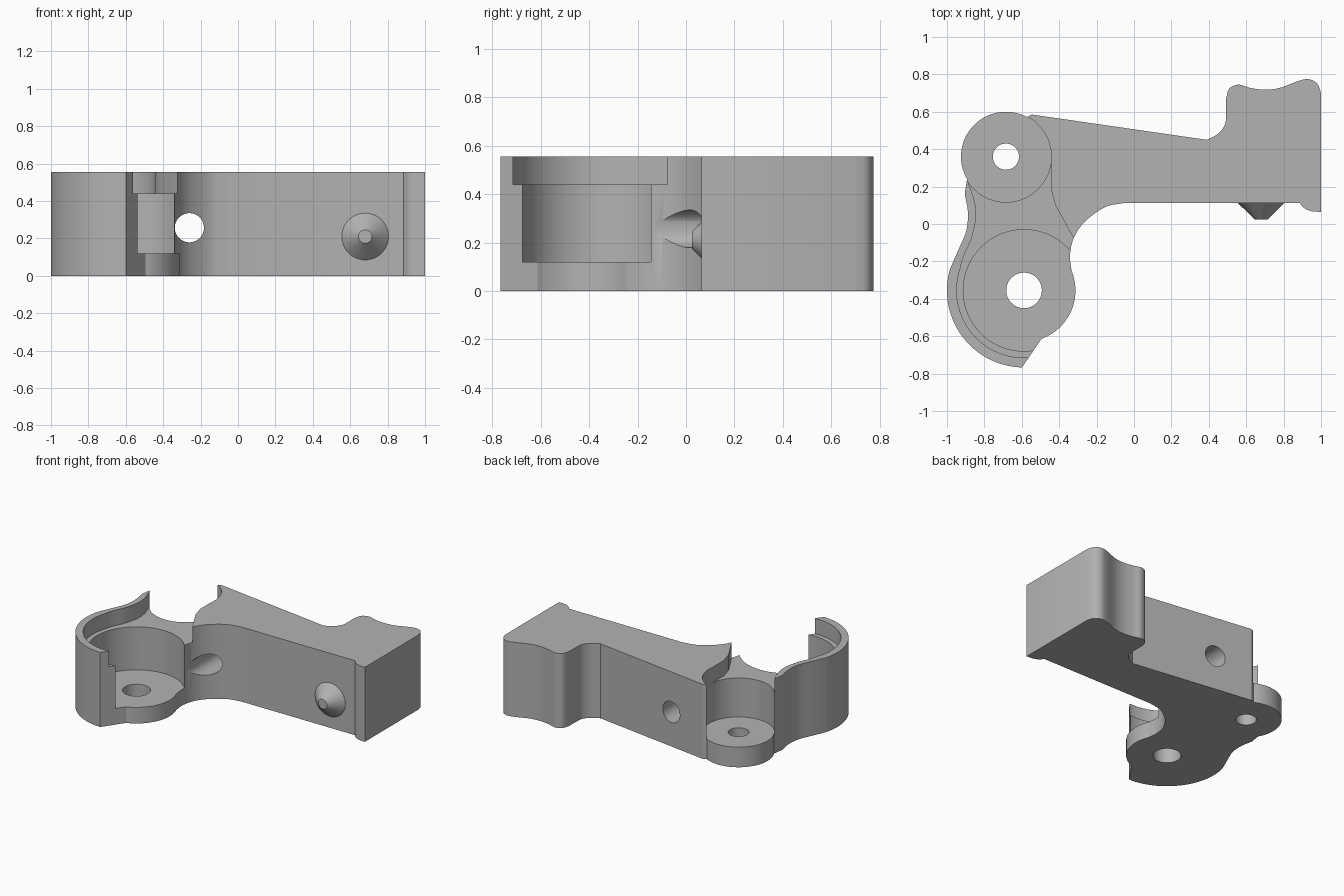
import bpy
import bmesh
from math import cos, sin, radians, pi
from mathutils import Vector, Matrix

if "Cube" in bpy.data.objects:
    bpy.data.objects.remove(bpy.data.objects["Cube"], do_unlink=True)

HEIGHT = 0.555
FRONT_BOSS = (-0.588, -0.355)
REAR_BOSS = (-0.685, 0.36)

grey = bpy.data.materials.new("plain_grey")
grey.use_nodes = True
grey.diffuse_color = (0.45, 0.45, 0.45, 1)
grey.node_tree.nodes["Principled BSDF"].inputs["Base Color"].default_value = (0.45, 0.45, 0.45, 1)


def arc(center, r, a0, a1, n=40):
    angles = [radians(a0 + (a1 - a0) * i / n) for i in range(n + 1)]
    return [(center[0] + r * cos(a), center[1] + r * sin(a)) for a in angles]


def smooth(points, steps=6):
    """Catmull-Rom curve through the points."""
    p = [Vector(q) for q in points]
    p = [2 * p[0] - p[1]] + p + [2 * p[-1] - p[-2]]
    out = []
    for a, b, c, d in zip(p, p[1:], p[2:], p[3:]):
        for i in range(steps):
            t = i / steps
            q = b + (c - a) * t / 2 + (a - 2.5 * b + 2 * c - d / 2) * t**2 + (1.5 * (b - c) + (d - a) / 2) * t**3
            out.append(tuple(q))
    return out + [tuple(points[-1])]


def add_object(name, bm):
    bmesh.ops.recalc_face_normals(bm, faces=bm.faces)
    mesh = bpy.data.meshes.new(name)
    bm.to_mesh(mesh)
    bm.free()
    mesh.materials.append(grey)
    ob = bpy.data.objects.new(name, mesh)
    bpy.context.scene.collection.objects.link(ob)
    return ob


def extrude(name, outline, z0, z1):
    bm = bmesh.new()
    face = bm.faces.new([bm.verts.new((x, y, z0)) for x, y in outline])
    top = bmesh.ops.extrude_face_region(bm, geom=[face])["geom"]
    verts = [v for v in top if isinstance(v, bmesh.types.BMVert)]
    bmesh.ops.translate(bm, verts=verts, vec=(0, 0, z1 - z0))
    return add_object(name, bm)


def disc(name, center, r, z0, z1):
    return extrude(name, arc(center, r, 0, 360, 96)[:-1], z0, z1)


def cone_along_y(name, x, z, y0, y1, r0, r1):
    bm = bmesh.new()
    place = Matrix.Translation((x, (y0 + y1) / 2, z)) @ Matrix.Rotation(pi / 2, 4, "X")
    bmesh.ops.create_cone(bm, cap_ends=True, segments=64, radius1=r0, radius2=r1,
                          depth=abs(y1 - y0), matrix=place)
    return add_object(name, bm)


# Bracket outline, clockwise from the rear of the arm
outline = [(-0.545, 0.585)]
outline += smooth([(0.39, 0.45), (0.45, 0.483), (0.487, 0.535), (0.492, 0.6)])
outline += smooth([(0.492, 0.67), (0.51, 0.725), (0.56, 0.745), (0.62, 0.728), (0.7, 0.718),
                   (0.78, 0.728), (0.88, 0.765), (0.935, 0.774), (0.98, 0.75), (1, 0.7)])
outline += smooth([(1, 0.065), (0.95, 0.068), (0.91, 0.085), (0.885, 0.113)])
outline += smooth([(-0.05, 0.113), (-0.155, 0.09), (-0.26, 0.015), (-0.32, -0.07),
                   (-0.342, -0.165), (-0.334, -0.25)])
outline += arc(FRONT_BOSS, 0.275, 20, -70)
outline += arc(FRONT_BOSS, 0.412, -91.5, -196)
outline += smooth([(-0.94, -0.14), (-0.898, -0.04), (-0.888, 0.06), (-0.905, 0.16)])
outline += arc(REAR_BOSS, 0.24, 210, 62)
bracket = extrude("bracket", outline, 0, HEIGHT)

# Shallow channel joining the two round pockets
channel = [(-0.445, 0.36), (-0.445, 0.19), (-0.42, 0.1), (-0.322, -0.078), (-0.25, -0.1),
           (-0.25, -0.355)]
channel += smooth([(-0.948, -0.355), (-0.92, -0.2), (-0.87, -0.08), (-0.845, 0.035),
                   (-0.855, 0.13), (-0.893, 0.24)])
channel += [(-0.8, 0.36)]

# Pockets and holes
cutters = [
    disc("front_pocket", FRONT_BOSS, 0.325, 0.12, 1),
    disc("front_pocket_rim", FRONT_BOSS, 0.36, 0.44, 1),
    extrude("channel", channel, 0.44, 1),
    disc("rear_pocket", REAR_BOSS, 0.243, 0.15, 1),
    disc("front_bore", FRONT_BOSS, 0.095, -0.5, 1),
    disc("rear_bore", REAR_BOSS, 0.07, -0.5, 1),
    cone_along_y("cross_hole", -0.26, 0.257, 1, -0.6, 0.078, 0.078),
]
for cutter in cutters:
    cut = bracket.modifiers.new(cutter.name, "BOOLEAN")
    cut.operation = "DIFFERENCE"
    cut.solver = "EXACT"
    cut.object = cutter
bpy.context.view_layer.update()
graph = bpy.context.evaluated_depsgraph_get()
mesh = bpy.data.meshes.new_from_object(bracket.evaluated_get(graph))
bracket.modifiers.clear()
bracket.data = mesh
for cutter in cutters:
    bpy.data.objects.remove(cutter, do_unlink=True)

# Tapered stud on the front of the arm
stud = cone_along_y("stud", 0.68, 0.21, 0.115, 0.025, 0.127, 0.036)

bpy.ops.object.select_all(action="DESELECT")
for ob in (bracket, stud):
    ob.select_set(True)
    bpy.context.view_layer.objects.active = ob
bpy.ops.object.shade_smooth_by_angle(angle=radians(30))
